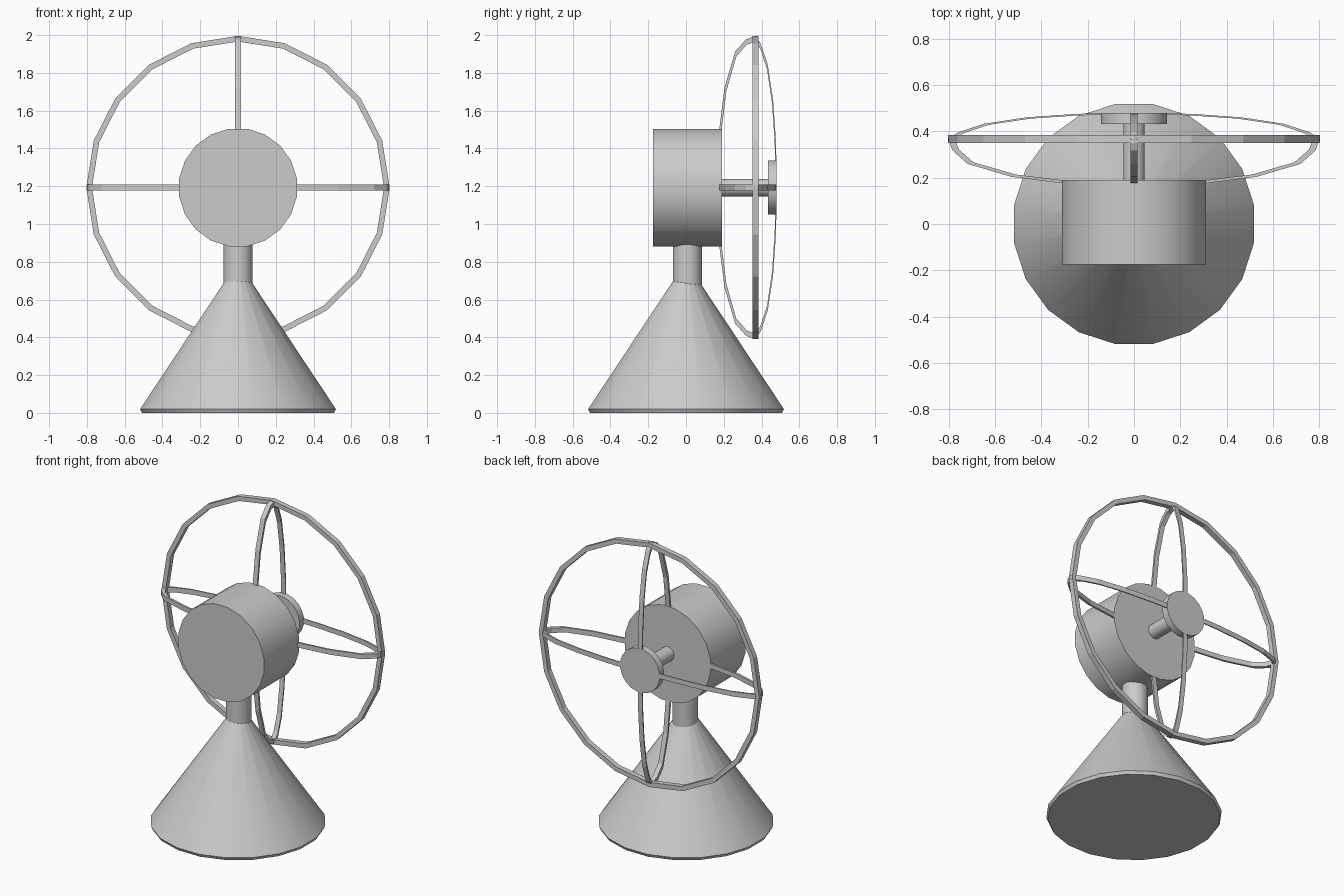
import bpy, bmesh, math
from mathutils import Matrix, Vector

if "Cube" in bpy.data.objects:
    bpy.data.objects.remove(bpy.data.objects["Cube"])

SIDES = 20
HUB_Z = 1.193


def make_object(name, bm, smooth=False):
    bmesh.ops.recalc_face_normals(bm, faces=bm.faces)
    mesh = bpy.data.meshes.new(name)
    bm.to_mesh(mesh)
    bm.free()
    obj = bpy.data.objects.new(name, mesh)
    bpy.context.collection.objects.link(obj)
    if smooth:
        bpy.ops.object.select_all(action='DESELECT')
        obj.select_set(True)
        bpy.context.view_layer.objects.active = obj
        bpy.ops.object.shade_smooth_by_angle(angle=math.radians(30))
    return obj


def lathe(name, profile, matrix, smooth=True, closed=False):
    """Revolve (radius, height) points round z, then place with matrix."""
    bm = bmesh.new()
    rings = []
    for r, h in profile:
        rings.append([bm.verts.new((r * math.cos(a), r * math.sin(a), h))
                      for a in (math.tau * (i + (0 if closed else 0.5)) / SIDES
                                for i in range(SIDES))])
    pairs = list(zip(rings, rings[1:]))
    if closed:
        pairs.append((rings[-1], rings[0]))
    for lo, hi in pairs:
        for i in range(SIDES):
            j = (i + 1) % SIDES
            bm.faces.new((lo[i], lo[j], hi[j], hi[i]))
    if not closed:
        bm.faces.new(rings[0])
        bm.faces.new(rings[-1])
    bm.transform(matrix)
    return make_object(name, bm, smooth)


def along_y(y):
    """Turns the lathe axis to +y, starting at the given y."""
    return Matrix.Translation((0, y, HUB_Z)) @ Matrix.Rotation(-math.pi / 2, 4, 'X')


def spoke(name, outer, inner, angle):
    """Flat bent bar in the radial/y plane, turned about the hub axis."""
    bm = bmesh.new()
    w = 0.016
    rows = []
    for (ro, yo), (ri, yi) in zip(outer, inner):
        rows.append([bm.verts.new(p) for p in
                     ((ro, yo, -w), (ro, yo, w), (ri, yi, w), (ri, yi, -w))])
    for a, b in zip(rows, rows[1:]):
        for i in range(4):
            j = (i + 1) % 4
            bm.faces.new((a[i], a[j], b[j], b[i]))
    bm.faces.new(rows[0])
    bm.faces.new(rows[-1])
    bm.transform(Matrix.Translation((0, 0, HUB_Z)) @ Matrix.Rotation(angle, 4, 'Y'))
    make_object(name, bm)


# Stand
lathe("base_cone", [(0.515, 0), (0.525, 0.02), (0.03, 0.757)], Matrix())
lathe("neck", [(0.078, 0.6), (0.078, 0.95)], Matrix.Translation((0, 0.0075, 0)))

# Motor and hub
lathe("motor_housing", [(0.315, 0), (0.315, 0.366)], along_y(-0.175))
lathe("shaft", [(0.047, 0), (0.047, 0.3)], along_y(0.15))
lathe("hub_cap", [(0.145, 0), (0.145, 0.047)], along_y(0.433))

# Guard hoop
lathe("guard_hoop", [(0.773, 0), (0.803, 0), (0.803, 0.034), (0.773, 0.034)],
      along_y(0.351), smooth=False, closed=True)

# Guard spokes: shallow curve to the cap, deeper one to the motor
front = [(0.803, 0.367), (0.763, 0.395), (0.65, 0.433), (0.465, 0.461),
         (0.25, 0.476), (0.12, 0.479)]
rear = [(0.803, 0.367), (0.785, 0.318), (0.72, 0.26), (0.53, 0.204),
        (0.30, 0.175), (0.22, 0.171)]
for label, path in (("front", front), ("rear", rear)):
    inside = [(r * 0.963, 0.367 + (y - 0.367) * 0.94) for r, y in path]
    for k in range(4):
        spoke(f"{label}_spoke_{k + 1}", path, inside, k * math.pi / 2)
